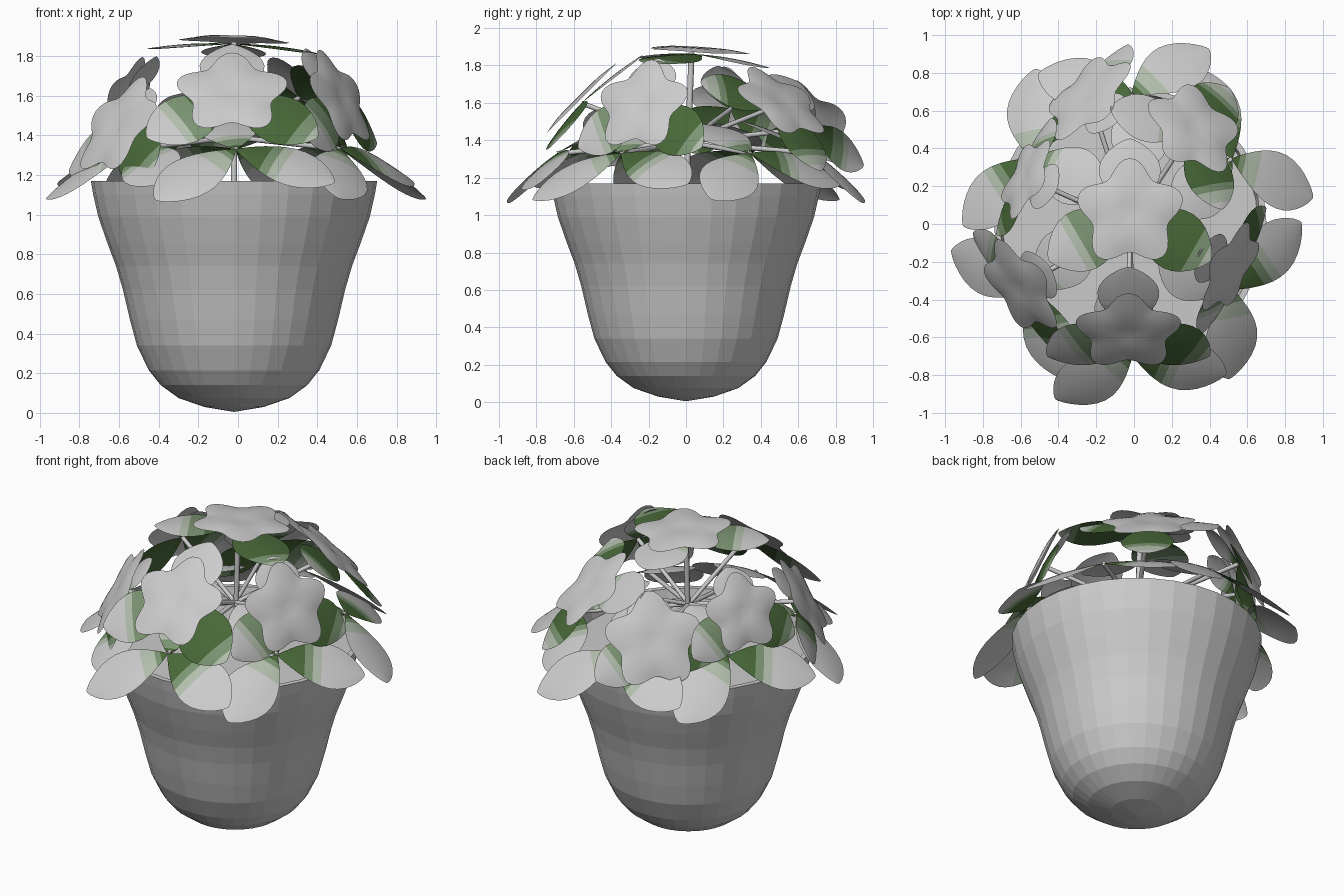
import bpy, math
from mathutils import Vector

if "Cube" in bpy.data.objects:
    bpy.data.objects.remove(bpy.data.objects["Cube"])

AXIS = Vector((-0.02, 0, 0))


def material(name, rgb):
    m = bpy.data.materials.new(name)
    m.diffuse_color = (*rgb, 1)
    m.use_nodes = True
    m.node_tree.nodes["Principled BSDF"].inputs["Base Color"].default_value = m.diffuse_color
    return m


# Green leaf base fading to pale grey
FADE = [material("leaf_green", (0.065, 0.14, 0.04)), material("green_fade", (0.2, 0.3, 0.17)),
        material("grey_fade", (0.45, 0.52, 0.42)), material("pale_grey", (0.8, 0.8, 0.8))]


def make(name, verts, faces, smooth=True):
    me = bpy.data.meshes.new(name)
    me.from_pydata(verts, [], faces)
    me.update()
    me.polygons.foreach_set("use_smooth", [smooth] * len(faces))
    ob = bpy.data.objects.new(name, me)
    bpy.context.collection.objects.link(ob)
    return ob


def frame(n):
    """Right / up / normal axes of a plane facing n."""
    n = Vector(n).normalized()
    ref = Vector((0, 1, 0)) if n.z > 0.9 else Vector((0, 0, 1))
    u = (ref - n * ref.dot(n)).normalized()
    return u.cross(n), u, n


def lathe(name, profile, seg, smooth):
    """Revolved profile; points with zero radius become poles."""
    verts, rings, faces = [], [], []
    for r, z in profile:
        count = 1 if r == 0 else seg
        rings.append([len(verts) + (i % count) for i in range(seg)])
        for i in range(count):
            a = math.tau * i / seg
            verts.append(AXIS + Vector((r * math.cos(a), r * math.sin(a), z)))
    for lo, hi in zip(rings, rings[1:]):
        for i in range(seg):
            j = (i + 1) % seg
            quad = [lo[i], lo[j], hi[j], hi[i]]
            faces.append(list(dict.fromkeys(quad)))
    return make(name, verts, faces, smooth)


def leaf(name, hub, axes, angle, length, width, droop, green):
    """Obovate leaf growing from hub; angle 90 is up in its plane."""
    R, U, N = axes
    a = math.radians(angle)
    d = R * math.cos(a) + U * math.sin(a)
    s = N.cross(d)
    nt, ns = 16, 6
    verts, faces = [], []
    for i in range(nt + 1):
        t = 0.5 - 0.5 * math.cos(math.pi * i / nt)
        w = width * max(0.0, math.sin(math.pi * t ** 1.25)) ** 0.72 + 0.002
        for j in range(ns + 1):
            v = 2 * j / ns - 1
            h = -droop * t * t - 0.015 * v * v * w / width
            verts.append(hub + d * (t * length) + s * (v * w) + N * h)
    for i in range(nt):
        for j in range(ns):
            k = i * (ns + 1) + j
            faces.append((k, k + ns + 1, k + ns + 2, k + 1))
    ob = make(name, verts, faces)
    for m in FADE:
        ob.data.materials.append(m)
    for p in ob.data.polygons:
        t = 0.5 - 0.5 * math.cos(math.pi * (p.index // ns + 0.5) / nt)
        p.material_index = max(0, min(3, math.ceil((t - green) / 0.1)))


def leaf_trio(name, hub, axes, twist, lengths, width, droop, greens):
    for k in range(3):
        leaf(f"{name}_{k + 1}", hub, axes, 90 + twist + 120 * k, lengths[k], width, droop, greens[k])


def flower(name, c, axes, size):
    """Five-lobed blossom, gently domed."""
    R, U, N = axes
    seg, rings = 60, 5
    verts, faces = [c.copy()], []
    for k in range(1, rings + 1):
        f = k / rings
        for i in range(seg):
            a = math.tau * i / seg
            r = size * f * (0.86 + 0.14 * f * math.cos(5 * a))
            p = R * (r * math.sin(a)) + U * (r * math.cos(a))
            verts.append(c + p + N * (0.01 * math.sin(math.pi * f) - 0.012 * f * f))
    for i in range(seg):
        j = (i + 1) % seg
        faces.append((0, 1 + j, 1 + i))
        for k in range(rings - 1):
            b = 1 + k * seg
            faces.append((b + i, b + j, b + seg + j, b + seg + i))
    make(name, verts, faces)


def stem(name, a, b, r=0.013):
    cu = bpy.data.curves.new(name, "CURVE")
    cu.dimensions = "3D"
    cu.bevel_depth, cu.bevel_resolution = r, 2
    cu.use_fill_caps = True
    sp = cu.splines.new("POLY")
    sp.points.add(1)
    for p, co in zip(sp.points, (a, b)):
        p.co = (*co, 1)
    bpy.context.collection.objects.link(bpy.data.objects.new(name, cu))


# Faceted pot with a rolled-in rim, and the soil inside it
lathe("pot", [(0, 0.005), (0.15, 0.03), (0.28, 0.075), (0.37, 0.14), (0.43, 0.215),
              (0.49, 0.34), (0.525, 0.47), (0.56, 0.62), (0.595, 0.74), (0.64, 0.86),
              (0.685, 0.99), (0.71, 1.10), (0.722, 1.17), (0.69, 1.17), (0.675, 1.10)], 32, False)
lathe("soil", [(0.68, 1.11), (0.4, 1.12), (0, 1.125)], 32, False)

# Main stem
joint = AXIS + Vector((0, 0, 1.39))
stem("main_stem", AXIS + Vector((0, 0, 1.1)), AXIS + Vector((0, 0.03, 1.87)), 0.016)

# Lower ring of six leaf trios drooping over the rim
for i in range(6):
    a = math.radians(-90 + 60 * i)
    out = Vector((0.61 * math.cos(a), 0.69 * math.sin(a), 0))
    hub = AXIS * 0.5 + out + Vector((0, 0, 1.33))
    leaf_trio(f"rim_leaf_{i + 1}", hub, frame(out * 0.83 + Vector((0, 0, 0.85))), 10,
              (0.44, 0.53, 0.53), 0.155, 0.08, (0.1, 0.08, 0.3))
    stem(f"rim_stem_{i + 1}", joint, hub)

# Blossoms: centre, facing, size, leaf twist, leaf size, first leaf's share
BLOSSOMS = [
    ((-0.02, 0.06, 1.89), (0.03, 0.06, 1.0), 0.29, 0, 1.08, 0.8),
    ((-0.03, -0.58, 1.62), (0, -0.7, 0.7), 0.29, 0, 1.08, 0.84),
    ((-0.61, -0.34, 1.45), (-0.72, -0.48, 0.5), 0.29, 0, 0.95, 0.6),
    ((0.52, -0.24, 1.59), (0.83, -0.42, 0.42), 0.27, 0, 0.93, 0.72),
    ((0.32, 0.51, 1.61), (0.45, 0.5, 0.72), 0.28, 60, 1, 1),
    ((-0.25, 0.68, 1.48), (-0.62, 0.6, 0.5), 0.29, 0, 0.87, 0.72),
    ((-0.58, 0.25, 1.58), (-0.85, 0.4, 0.42), 0.24, 0, 0.85, 0.7),
]
for i, (c, n, size, twist, k, first) in enumerate(BLOSSOMS):
    c, axes = Vector(c), frame(n)
    hub = c - axes[2] * 0.03
    flower(f"blossom_{i + 1}", c, axes, size)
    leaf_trio(f"blossom_leaf_{i + 1}", hub, axes, twist, (0.46 * k * first, 0.46 * k, 0.46 * k),
              0.15 * k, 0.05, (0.2, 0.45, 0.8) if twist == 0 else (0.7, 0.7, 0.2))
    if i:
        stem(f"blossom_stem_{i + 1}", joint, hub)
